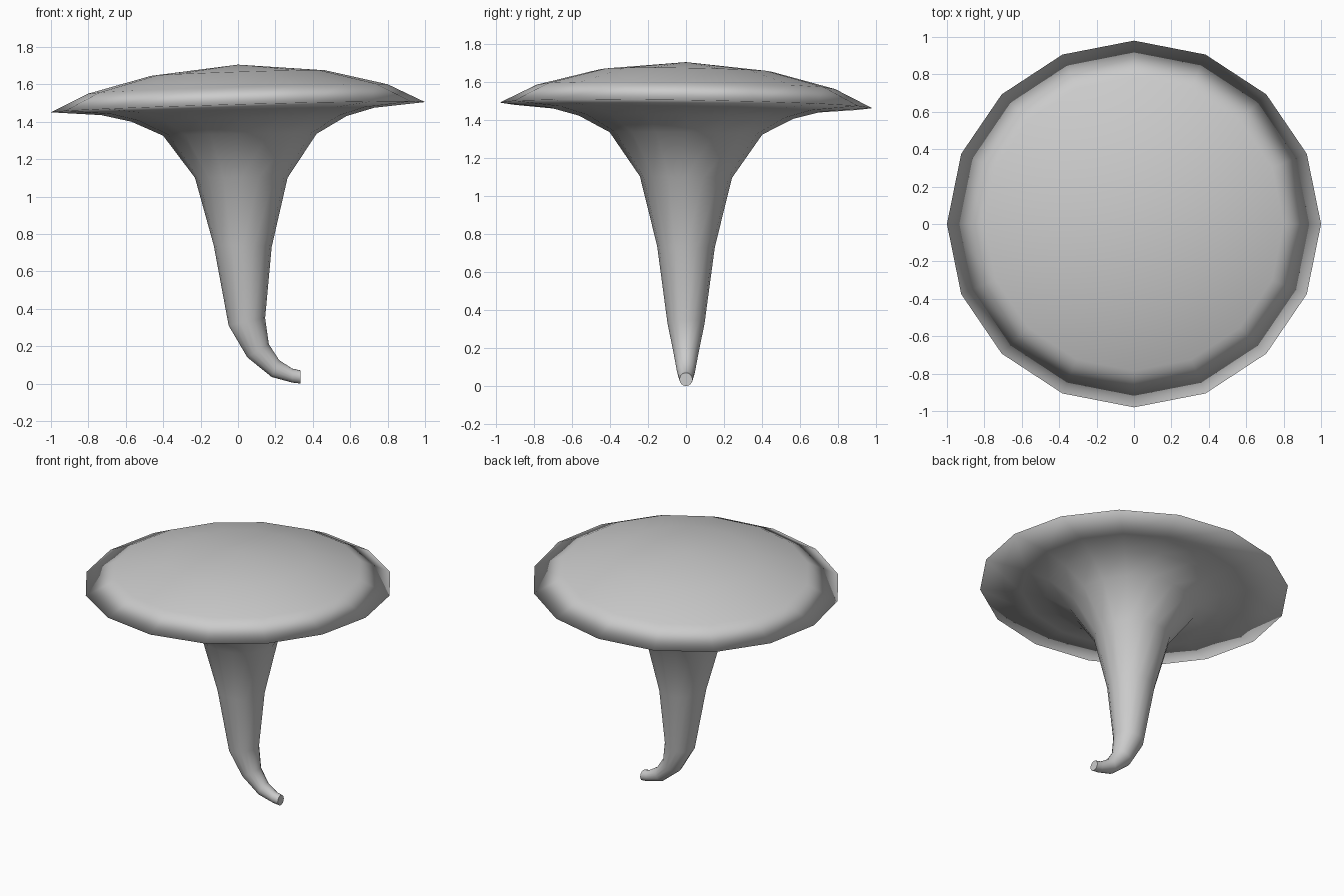
import bpy, bmesh, math
from mathutils import Vector

cube = bpy.data.objects.get("Cube")
if cube:
    bpy.data.objects.remove(cube, do_unlink=True)

SIDES = 16

# Single grey material
grey = bpy.data.materials.new("plain_grey")
grey.use_nodes = True
color = (0.6, 0.6, 0.6, 1)
grey.diffuse_color = color
grey.node_tree.nodes["Principled BSDF"].inputs["Base Color"].default_value = color

# Cross-sections from the stem tip to the dome: left x, left z, right x, right z
sections = [
    (0.335, 0.0, 0.335, 0.07),
    (0.29, 0.005, 0.29, 0.08),
    (0.18, 0.035, 0.22, 0.125),
    (0.05, 0.14, 0.165, 0.21),
    (-0.05, 0.31, 0.145, 0.35),
    (-0.13, 0.74, 0.18, 0.73),
    (-0.23, 1.10, 0.265, 1.10),
    (-0.40, 1.325, 0.42, 1.335),
    (-0.57, 1.40, 0.58, 1.43),
    (-0.73, 1.435, 0.73, 1.475),
    (-1.0, 1.45, 1.0, 1.505),
    (-0.80, 1.55, 0.80, 1.60),
    (-0.465, 1.645, 0.465, 1.675),
]


def add_ring(bm, lx, lz, rx, rz):
    """Ring whose plane holds the left and right points and the y axis."""
    left, right = Vector((lx, 0, lz)), Vector((rx, 0, rz))
    centre, arm = (left + right) / 2, (right - left) / 2
    ring = []
    for i in range(SIDES):
        a = math.tau * i / SIDES
        y = 0.98 * arm.length * math.sin(a)
        p = centre + arm * math.cos(a)
        ring.append(bm.verts.new((p.x, y, p.z - 0.015 * y)))
    return ring


# Flared stem and shallow dome as one skin
bm = bmesh.new()
rings = [add_ring(bm, *s) for s in sections]
for lower, upper in zip(rings, rings[1:]):
    for i in range(SIDES):
        j = (i + 1) % SIDES
        bm.faces.new((lower[i], lower[j], upper[j], upper[i]))

# Dome peak
peak = bm.verts.new((0, 0, 1.705))
for i in range(SIDES):
    bm.faces.new((rings[-1][i], rings[-1][(i + 1) % SIDES], peak))

# Flat end of the stem
end = bm.faces.new(rings[0])
bmesh.ops.recalc_face_normals(bm, faces=bm.faces)
for f in bm.faces:
    f.smooth = True
for e in end.edges:
    e.smooth = False

mesh = bpy.data.meshes.new("flared_cap_and_stem")
bm.to_mesh(mesh)
bm.free()
mesh.materials.append(grey)
body = bpy.data.objects.new("flared_cap_and_stem", mesh)
bpy.context.collection.objects.link(body)

# Soft shading that rolls over the thin rim
weighted = body.modifiers.new("soft_rim", "WEIGHTED_NORMAL")
weighted.mode = "FACE_AREA"
weighted.keep_sharp = True
